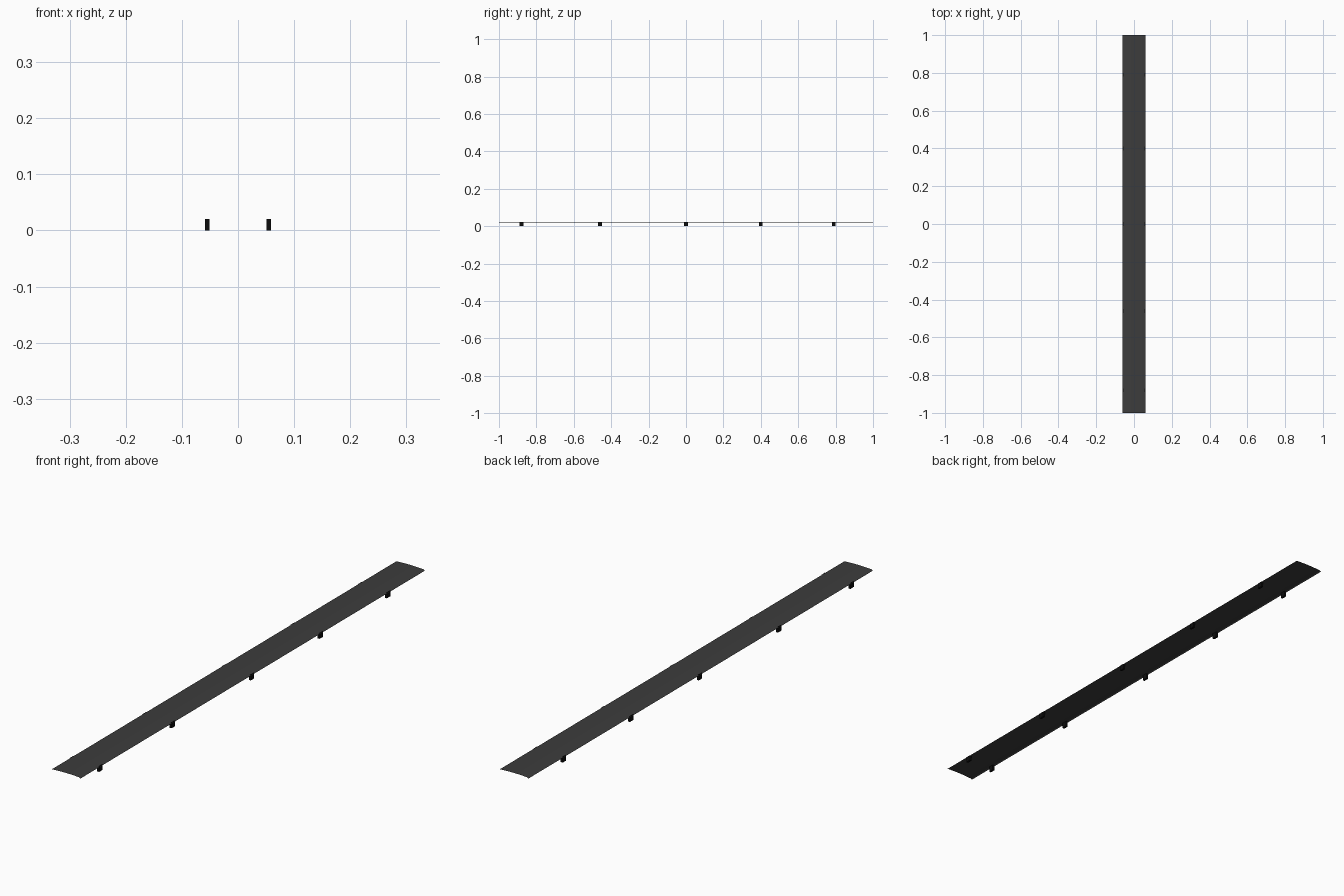
import bpy, bmesh

if "Cube" in bpy.data.objects:
    bpy.data.objects.remove(bpy.data.objects["Cube"])

def material(name, c):
    m = bpy.data.materials.new(name)
    m.diffuse_color = (*c, 1)
    m.use_nodes = True
    m.node_tree.nodes["Principled BSDF"].inputs["Base Color"].default_value = m.diffuse_color
    return m

charcoal = material("charcoal panel", (0.046, 0.046, 0.046))
black = material("black clip", (0.004, 0.004, 0.004))

def add_object(name, bm, mat):
    me = bpy.data.meshes.new(name)
    bm.to_mesh(me)
    bm.free()
    me.materials.append(mat)
    ob = bpy.data.objects.new(name, me)
    bpy.context.collection.objects.link(ob)
    return ob

# Thin open panel: gently crowned profile with turned-down edges, swept along y
half = [(0.0, 0.0230), (0.02, 0.0228), (0.04, 0.0221), (0.053, 0.0212),
        (0.057, 0.0202), (0.06, 0.0182)]
profile = [(-x, z) for x, z in reversed(half[1:])] + half
bm = bmesh.new()
rows = [[bm.verts.new((x, y, z)) for x, z in profile] for y in (-1, 1)]
for i in range(len(profile) - 1):
    bm.faces.new((rows[0][i], rows[0][i + 1], rows[1][i + 1], rows[1][i]))
panel = add_object("panel", bm, charcoal)
bpy.context.view_layer.objects.active = panel
panel.select_set(True)
bpy.ops.object.shade_smooth_by_angle(angle=0.25)

# Pairs of small clips under both long edges
for n, y in enumerate((-0.88, -0.46, 0.0, 0.40, 0.79)):
    for side, s in (("left", -1), ("right", 1)):
        bm = bmesh.new()
        bmesh.ops.create_cube(bm, size=1)
        bmesh.ops.scale(bm, vec=(0.008, 0.02, 0.0205), verts=bm.verts)
        bmesh.ops.translate(bm, vec=(s * 0.055, y, 0.01025), verts=bm.verts)
        add_object(f"clip_{side}_{n + 1}", bm, black)
